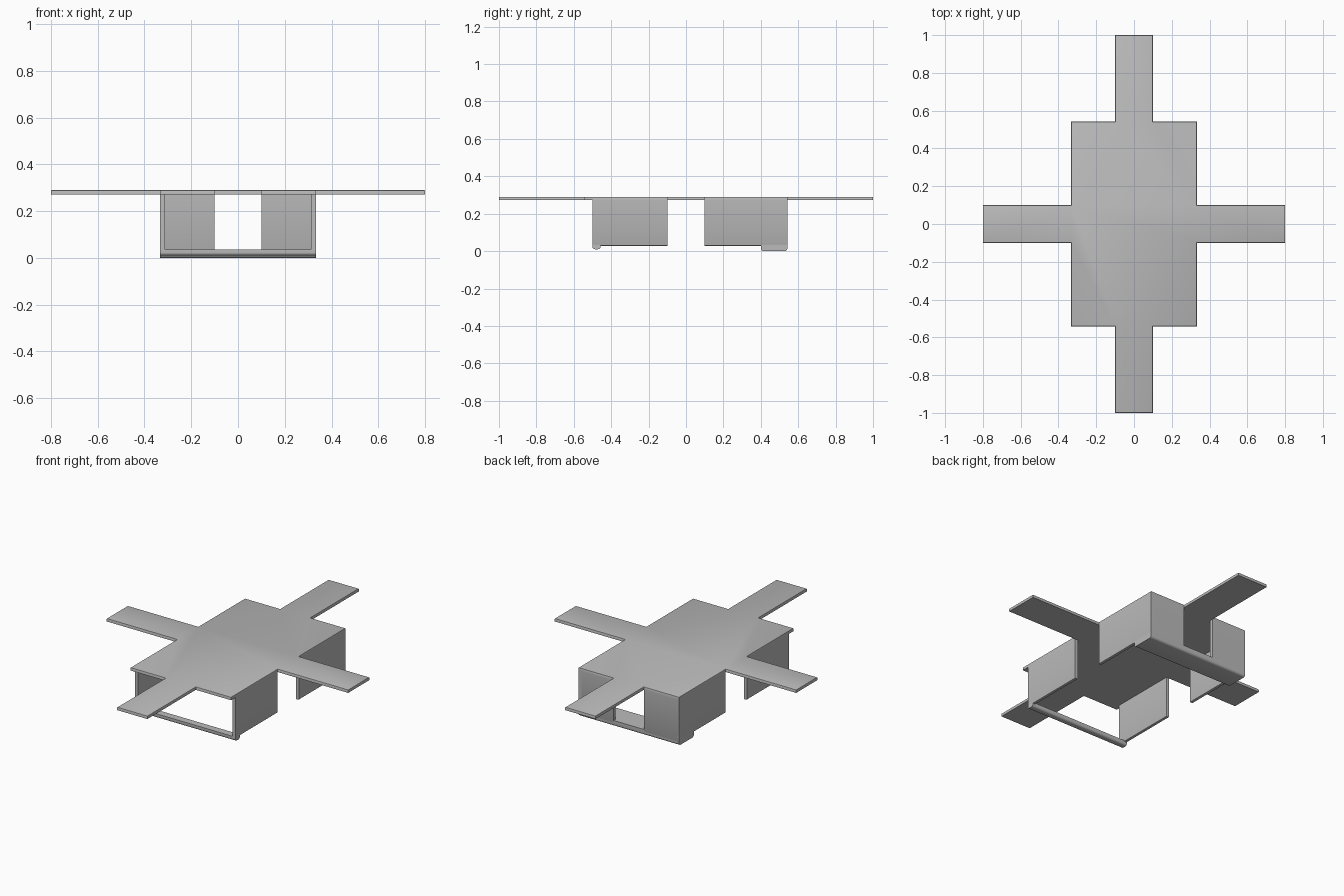
import bpy
import bmesh
from mathutils import Vector

cube = bpy.data.objects.get("Cube")
if cube:
    bpy.data.objects.remove(cube, do_unlink=True)

# One plain grey for everything
grey = bpy.data.materials.new("plain_grey")
grey.use_nodes = True
colour = (0.5, 0.5, 0.5, 1)
grey.diffuse_color = colour
grey.node_tree.nodes["Principled BSDF"].inputs["Base Color"].default_value = colour

HALF_W, HALF_L, ARM = 0.333, 0.542, 0.1     # deck half width, half length, arm half width
DECK_LOW, DECK_TOP = 0.272, 0.29
THICK = 0.02


def finish(name, bm, edges, radius, segments):
    """Round the chosen edges and turn the bmesh into a shaded object."""
    bmesh.ops.bevel(bm, geom=edges, offset=radius, segments=segments,
                    profile=0.5, affect='EDGES')
    bmesh.ops.recalc_face_normals(bm, faces=bm.faces)
    mesh = bpy.data.meshes.new(name)
    bm.to_mesh(mesh)
    bm.free()
    mesh.materials.append(grey)
    obj = bpy.data.objects.new(name, mesh)
    bpy.context.collection.objects.link(obj)
    bpy.ops.object.select_all(action='DESELECT')
    obj.select_set(True)
    bpy.context.view_layer.objects.active = obj
    bpy.ops.object.shade_smooth_by_angle(angle=0.6)
    return obj


def box(name, low, high, radius, axis, segments=2):
    """Box between two corners; its lower edges along the axis are rounded."""
    low, high = Vector(low), Vector(high)
    bm = bmesh.new()
    bmesh.ops.create_cube(bm, size=1)
    for v in bm.verts:
        v.co = (low + high) / 2 + v.co * (high - low)
    edges = [e for e in bm.edges
             if all(abs(v.co.z - low.z) < 1e-5 for v in e.verts)
             and abs((e.verts[0].co - e.verts[1].co)[axis]) > 1e-4]
    return finish(name, bm, edges, radius, segments)


# Deck with four arms: one quarter outline, mirrored round the centre
quarter = [(0.8, ARM), (HALF_W, ARM), (HALF_W, HALF_L), (ARM, HALF_L), (ARM, 1)]
outline = (quarter
           + [(-x, y) for x, y in reversed(quarter)]
           + [(-x, -y) for x, y in quarter]
           + [(x, -y) for x, y in reversed(quarter)])
bm = bmesh.new()
base = bm.faces.new([bm.verts.new((x, y, DECK_LOW)) for x, y in outline])
top = bmesh.ops.extrude_face_region(bm, geom=[base], use_keep_orig=True)["geom"]
for v in top:
    if isinstance(v, bmesh.types.BMVert):
        v.co.z = DECK_TOP
rim = [e for e in bm.edges if all(v.co.z > DECK_TOP - 1e-4 for v in e.verts)]
finish("deck_with_arms", bm, rim, 0.004, 2)

# Side and back walls hanging under the deck, left and right
WALL_LOW, WALL_TOP = 0.028, 0.28
for side, s in (("left", 1), ("right", -1)):
    def span(a, b):
        return sorted((s * a, s * b))
    x0, x1 = span(HALF_W - THICK, HALF_W)
    box(f"front_wall_{side}", (x0, -0.5, WALL_LOW), (x1, -ARM, WALL_TOP), 0.006, 1)
    box(f"rear_side_wall_{side}", (x0, ARM, WALL_LOW), (x1, HALF_L, WALL_TOP), 0.006, 1)
    x0, x1 = span(ARM, HALF_W)
    box(f"back_wall_{side}", (x0, HALF_L - THICK, 0.02), (x1, HALF_L, WALL_TOP), 0.002, 0)

# Bottom strips tying the walls together
box("front_bar", (-HALF_W, -0.5, 0.01), (HALF_W, -0.457, 0.035), 0.013, 0, 5)
box("back_lip", (-HALF_W, 0.4, 0), (HALF_W, HALF_L, 0.035), 0.015, 0, 5)
